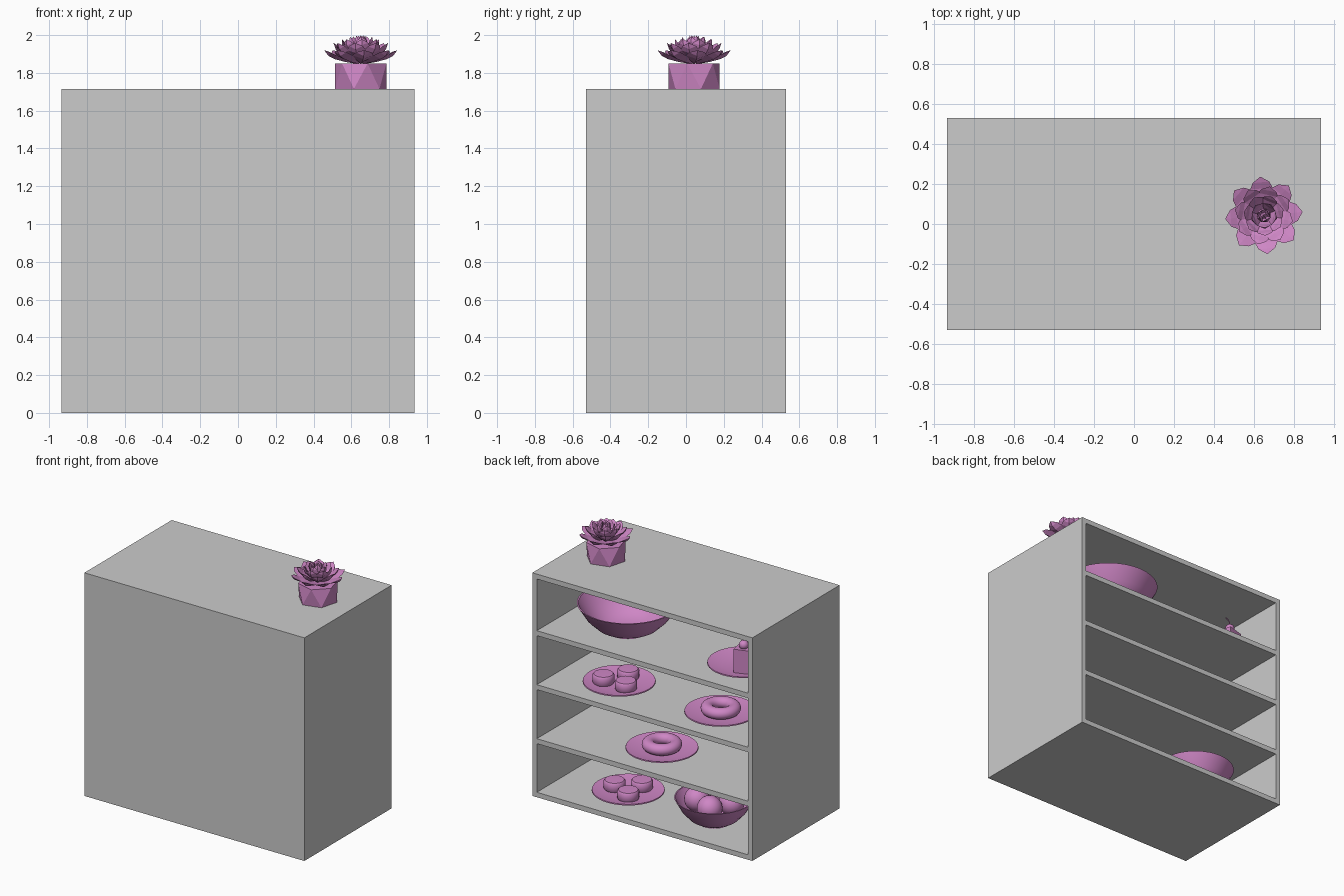
import bpy, bmesh, math
from mathutils import Matrix, Vector

if "Cube" in bpy.data.objects:
    bpy.data.objects.remove(bpy.data.objects["Cube"])

pink = bpy.data.materials.new("pink")
pink.diffuse_color = (0.62, 0.24, 0.56, 1)
pink.use_nodes = True
pink.node_tree.nodes["Principled BSDF"].inputs["Base Color"].default_value = pink.diffuse_color


def finish(name, bm, smooth=False, mat=pink):
    bmesh.ops.recalc_face_normals(bm, faces=bm.faces)
    me = bpy.data.meshes.new(name)
    bm.to_mesh(me)
    bm.free()
    ob = bpy.data.objects.new(name, me)
    bpy.context.collection.objects.link(ob)
    if mat:
        me.materials.append(mat)
    if smooth:
        bpy.ops.object.select_all(action='DESELECT')
        ob.select_set(True)
        bpy.context.view_layer.objects.active = ob
        bpy.ops.object.shade_smooth_by_angle(angle=math.radians(40))
    return ob


def box(name, x0, x1, y0, y1, z0, z1):
    bm = bmesh.new()
    m = Matrix.Translation(((x0 + x1) / 2, (y0 + y1) / 2, (z0 + z1) / 2)) \
        @ Matrix.Diagonal((x1 - x0, y1 - y0, z1 - z0, 1))
    bmesh.ops.create_cube(bm, size=1, matrix=m)
    finish(name, bm, mat=None)


def lathe(name, profile, loc, n=40, closed=False):
    """Spin (radius, height) points around z; points on the axis become poles."""
    bm = bmesh.new()
    rings = []
    for r, z in profile:
        k = 1 if r == 0 else n
        rings.append([bm.verts.new(Vector(loc) + Vector((
            r * math.cos(2 * math.pi * i / n), r * math.sin(2 * math.pi * i / n), z)))
            for i in range(k)])
    pairs = list(zip(rings, rings[1:]))
    if closed:
        pairs.append((rings[-1], rings[0]))
    for a, b in pairs:
        for i in range(n):
            q = [a[i % len(a)], a[(i + 1) % len(a)], b[(i + 1) % len(b)], b[i % len(b)]]
            bm.faces.new(list(dict.fromkeys(q)))
    return finish(name, bm, True)


def ball(name, loc, r):
    bm = bmesh.new()
    bmesh.ops.create_uvsphere(bm, u_segments=24, v_segments=14, radius=r,
                              matrix=Matrix.Translation(loc))
    finish(name, bm, True)


# cabinet: closed front, open back, three inner shelves
W, D, H, T = 0.935, 0.53, 1.715, 0.038
shelf = [T, 0.45, 0.865, 1.28]
box("top_panel", -W, W, -D, D, H - T, H)
box("bottom_panel", -W, W, -D, D, 0, T)
for s, side in ((-1, "left"), (1, "right")):
    x0, x1 = sorted((s * W, s * (W - T)))
    box(side + "_panel", x0, x1, -D, D, T, H - T)
box("front_panel", -W + T, W - T, -D, -D + T, T, H - T)
for i, z in enumerate(shelf[1:]):
    box(f"shelf_{i + 1}", -W + T, W - T, -D + T, D, z - T, z)


# crockery
def plate(name, x, y, z):
    lathe(name, [(0, 0), (0.15, 0), (0.255, 0.026), (0.253, 0.034), (0.15, 0.012), (0, 0.012)], (x, y, z))


def bowl(name, x, y, z, r, h):
    prof = [(0, 0), (0.4, 0), (0.62, 0.2), (0.82, 0.52), (1, 1),
            (0.97, 1), (0.79, 0.55), (0.58, 0.25), (0.38, 0.09), (0, 0.07)]
    lathe(name, [(a * r, b * h) for a, b in prof], (x, y, z))


def bun_plate(name, x, y, z, turn):
    plate(name + "_plate", x, y, z)
    for i in range(3):
        a = math.radians(turn + 120 * i)
        lathe(f"{name}_bun_{i + 1}",
              [(0, 0), (0.07, 0), (0.077, 0.01), (0.077, 0.06), (0.068, 0.071), (0, 0.073)],
              (x + 0.11 * math.cos(a), y + 0.11 * math.sin(a), z + 0.012), 28)


def ring_plate(name, x, y, z):
    plate(name + "_plate", x, y, z)
    tube = [(0.095 + 0.046 * math.cos(t * math.pi / 8), 0.042 * math.sin(t * math.pi / 8))
            for t in range(16)]
    lathe(name + "_ring_cake", tube, (x, y, z + 0.053), closed=True)


bowl("large_bowl", 0.38, 0.165, shelf[3], 0.355, 0.215)
bun_plate("upper", 0.428, 0.2, shelf[2], 30)
ring_plate("upper", -0.436, 0.2, shelf[2])
ring_plate("middle", 0.068, 0.195, shelf[1])
bun_plate("lower", 0.365, 0.18, shelf[0], 5)

# fruit bowl
bx, by = -0.395, 0.22
bowl("fruit_bowl", bx, by, shelf[0], 0.28, 0.19)
for i in range(4):
    a = math.radians(20 + 90 * i)
    ball(f"fruit_{i + 1}", (bx + 0.125 * math.cos(a), by + 0.125 * math.sin(a), 0.2), 0.09)

# cake slice with a cherry and its stem
plate("cake_plate", -0.617, 0.18, shelf[3])
bm = bmesh.new()
f = bm.faces.new([bm.verts.new((x, y, shelf[3] + 0.012))
                  for x, y in ((-0.635, 0.33), (-0.77, 0.29), (-0.58, 0.03))])
up = bmesh.ops.extrude_face_region(bm, geom=[f])["geom"]
bmesh.ops.translate(bm, vec=(0, 0, 0.18), verts=[v for v in up if isinstance(v, bmesh.types.BMVert)])
finish("cake_slice", bm)
ball("cherry", (-0.68, 0.27, 1.495), 0.034)
cu = bpy.data.curves.new("cherry_stem", 'CURVE')
cu.dimensions, cu.bevel_depth, cu.bevel_resolution = '3D', 0.004, 1
sp = cu.splines.new('POLY')
sp.points.add(3)
for p, c in zip(sp.points, ((-0.68, 0.27, 1.525), (-0.675, 0.27, 1.55), (-0.66, 0.27, 1.567), (-0.64, 0.27, 1.57))):
    p.co = (*c, 1)
stem = bpy.data.objects.new("cherry_stem", cu)
cu.materials.append(pink)
bpy.context.collection.objects.link(stem)

# faceted pot: antiprism of triangles
px, py, n = 0.65, 0.043, 6
bm = bmesh.new()
rings = [[bm.verts.new((px + r * math.cos(2 * math.pi * (i + o) / n),
                        py + r * math.sin(2 * math.pi * (i + o) / n), z)) for i in range(n)]
         for r, z, o in ((0.14, H, 0.25), (0.14, 1.85, 0.75))]
lo, hi = rings
for i in range(n):
    j = (i + 1) % n
    bm.faces.new((lo[i], lo[j], hi[i]))
    bm.faces.new((lo[j], hi[j], hi[i]))
bm.faces.new(lo)
bm.faces.new(hi)
finish("plant_pot", bm)

# succulent rosette: rings of thick pointed leaves (length, share of half width, height)
bm = bmesh.new()
layers = [(8, 0.20, 14, 1.0), (8, 0.175, 30, 0.9), (7, 0.155, 45, 0.8),
          (5, 0.145, 60, 0.62), (4, 0.14, 74, 0.45), (2, 0.138, 84, 0.3)]
sections = [(0.08, 0.3, 0), (0.4, 0.75, -0.005), (0.7, 1, -0.004), (0.87, 0.75, 0.004)]
for k, (count, length, tilt, width) in enumerate(layers):
    for i in range(count):
        spin = 2 * math.pi * (i + 0.5 * (k % 2)) / count + 0.09 + k * 0.1
        m = Matrix.Translation((px, py, 1.857)) @ Matrix.Rotation(spin, 4, 'Z') \
            @ Matrix.Rotation(-math.radians(tilt), 4, 'Y')
        prev = None
        for t, w, z in sections:
            h, x = 0.056 * w * width, t * length
            ring = [bm.verts.new(m @ Vector(c)) for c in (
                (x, -h, z + 0.006), (x, 0, z - 0.014 * width), (x, h, z + 0.006), (x, 0, z + 0.008))]
            if prev:
                for a in range(4):
                    bm.faces.new((prev[a], prev[a - 1], ring[a - 1], ring[a]))
            else:
                bm.faces.new(ring)
            prev = ring
        tip = bm.verts.new(m @ Vector((length * 1.02, 0, 0.014)))
        for a in range(4):
            bm.faces.new((prev[a], prev[a - 1], tip))
finish("succulent_leaves", bm)
